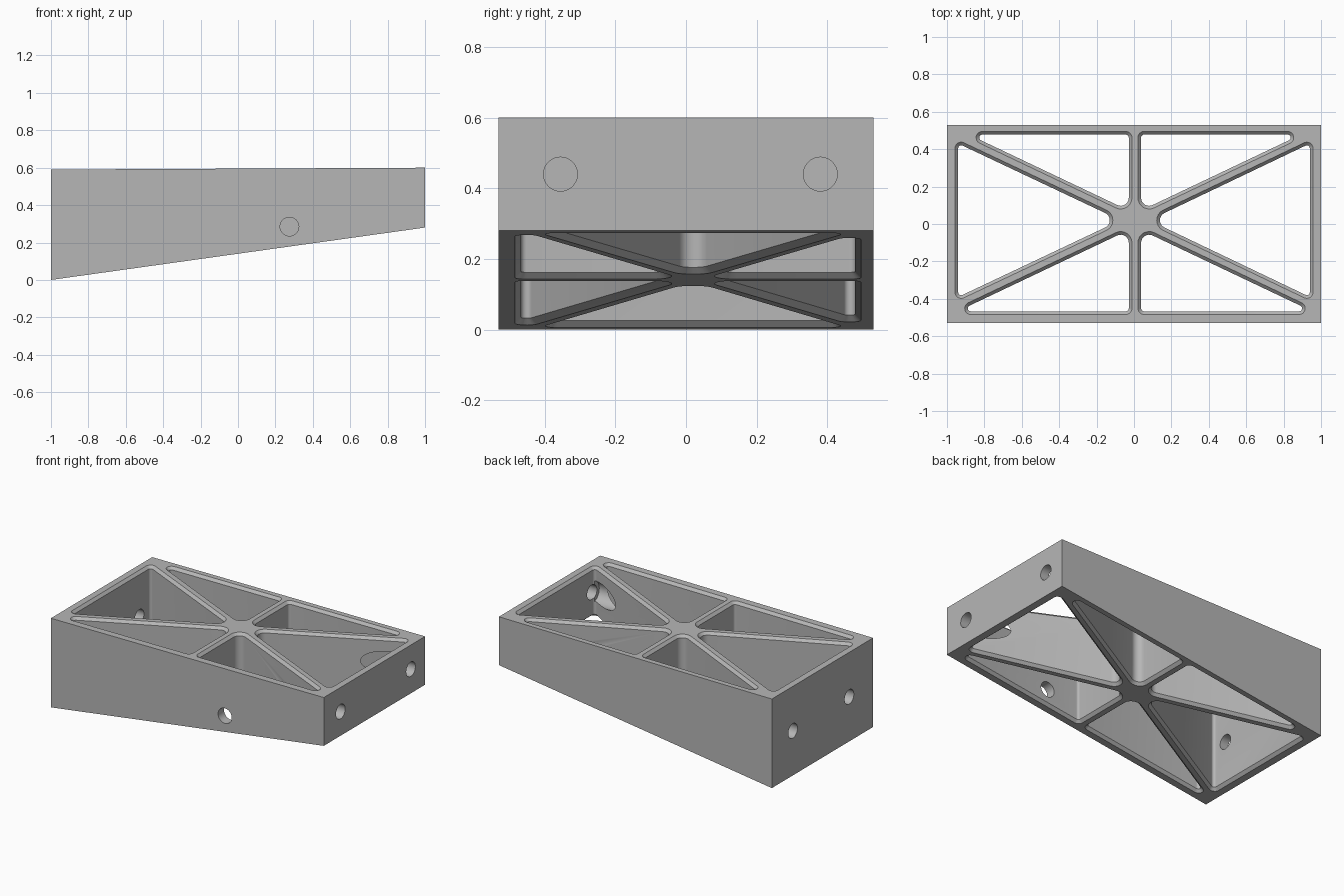
import bpy, bmesh, math
from mathutils import Vector, Matrix

cube = bpy.data.objects.get("Cube")
if cube:
    bpy.data.objects.remove(cube, do_unlink=True)

grey = bpy.data.materials.new("plain grey")
grey.use_nodes = True
colour = (0.47, 0.47, 0.47, 1)
grey.diffuse_color = colour
grey.node_tree.nodes["Principled BSDF"].inputs["Base Color"].default_value = colour

LAND, CHAMFER = 0.016, 0.017        # half rib land, edge chamfer
HUB_R, TIP_R = 0.06, 0.033          # pocket corner radii


def top_z(x):
    return 0.595 + 0.005 * x


def bottom_z(x):
    return 0.14 + 0.14 * x


def finish(bm, name):
    bmesh.ops.recalc_face_normals(bm, faces=bm.faces)
    mesh = bpy.data.meshes.new(name)
    bm.to_mesh(mesh)
    bm.free()
    mesh.materials.append(grey)
    obj = bpy.data.objects.new(name, mesh)
    bpy.context.collection.objects.link(obj)
    return obj


def loft(rings, name):
    bm = bmesh.new()
    loops = [[bm.verts.new(p) for p in ring] for ring in rings]
    n = len(loops[0])
    for a, b in zip(loops, loops[1:]):
        for i in range(n):
            j = (i + 1) % n
            bm.faces.new((a[i], a[j], b[j], b[i]))
    bm.faces.new(loops[0])
    bm.faces.new(loops[-1])
    return finish(bm, name)


def rounded(points, radii, inset):
    """Rounded outline of a counter-clockwise triangle, moved inward by inset."""
    out = []
    for i, v in enumerate(points):
        e1 = (v - points[i - 1]).normalized()
        e2 = (points[(i + 1) % len(points)] - v).normalized()
        half = (-e1).angle(e2) / 2
        reach = radii[i] + LAND
        centre = v + (e2 - e1).normalized() * reach / math.sin(half)
        start = math.atan2(-e1.x, e1.y)
        turn = math.pi - 2 * half
        for k in range(9):
            a = start + turn * k / 8
            out.append(centre + Vector((math.cos(a), math.sin(a))) * (reach - inset))
    return out


def pocket(points, radii):
    wide = rounded(points, radii, LAND - CHAMFER)
    slim = rounded(points, radii, LAND + CHAMFER)
    c = CHAMFER
    return loft([[(p.x, p.y, bottom_z(p.x) - c) for p in wide],
                 [(p.x, p.y, bottom_z(p.x) + c) for p in slim],
                 [(p.x, p.y, top_z(p.x) - c) for p in slim],
                 [(p.x, p.y, top_z(p.x) + c) for p in wide]], "pocket_cutter")


def drill(start, end, radius):
    a, b = Vector(start), Vector(end)
    bm = bmesh.new()
    turn = (b - a).to_track_quat('Z', 'Y').to_matrix().to_4x4()
    bmesh.ops.create_cone(bm, cap_ends=True, segments=40, radius1=radius,
                          radius2=radius, depth=(b - a).length,
                          matrix=Matrix.Translation((a + b) / 2) @ turn)
    return finish(bm, "drill_cutter")


# Tapered block
W = 0.53
block = loft([[(x, y, f(x)) for x, y in ((-1, -W), (1, -W), (1, W), (-1, W))]
              for f in (bottom_z, top_z)], "tapered_block")

# Six triangular pockets around the hub, leaving the ribs
hub = Vector((0.005, 0.02))
slope, side, back, front = 0.475, 0.973, 0.511, -0.5
cutters = []
for s in (-1, 1):
    rise = slope * side
    tri = [hub, Vector((s * side, hub.y - s * rise)), Vector((s * side, hub.y + s * rise))]
    cutters.append(pocket(tri, (HUB_R, TIP_R, TIP_R)))
    for y in (front, back):
        tip = Vector((hub.x + s * abs(y - hub.y) / slope, y))
        tri, radii = [hub, tip, Vector((hub.x, y))], [HUB_R, TIP_R, TIP_R]
        if (tri[1] - hub).cross(tri[2] - hub) < 0:
            tri, radii = tri[::-1], radii[::-1]
        cutters.append(pocket(tri, radii))

# Screw holes in the walls, with wider clearance bores through the low-end ribs
for y in (-0.355, 0.38):
    cutters.append(drill((0.9, y, 0.44), (1.1, y, 0.44), 0.048))
    cutters.append(drill((0.5, y, 0.44), (0.935, y, 0.44), 0.073))
for y in (-0.28, 0.31):
    cutters.append(drill((-1.1, y, 0.295), (-0.9, y, 0.295), 0.048))
cutters.append(drill((0.275, -0.6, 0.285), (0.275, -0.43, 0.285), 0.05))

# Cut everything and tidy up
bpy.ops.object.select_all(action='DESELECT')
bpy.context.view_layer.objects.active = block
block.select_set(True)
for cutter in cutters:
    cutter.hide_render = True
    mod = block.modifiers.new("cut", 'BOOLEAN')
    mod.operation, mod.solver, mod.object = 'DIFFERENCE', 'EXACT', cutter
    bpy.ops.object.modifier_apply(modifier=mod.name)
    bpy.data.objects.remove(cutter, do_unlink=True)
bpy.ops.object.shade_smooth_by_angle(angle=math.radians(30))
